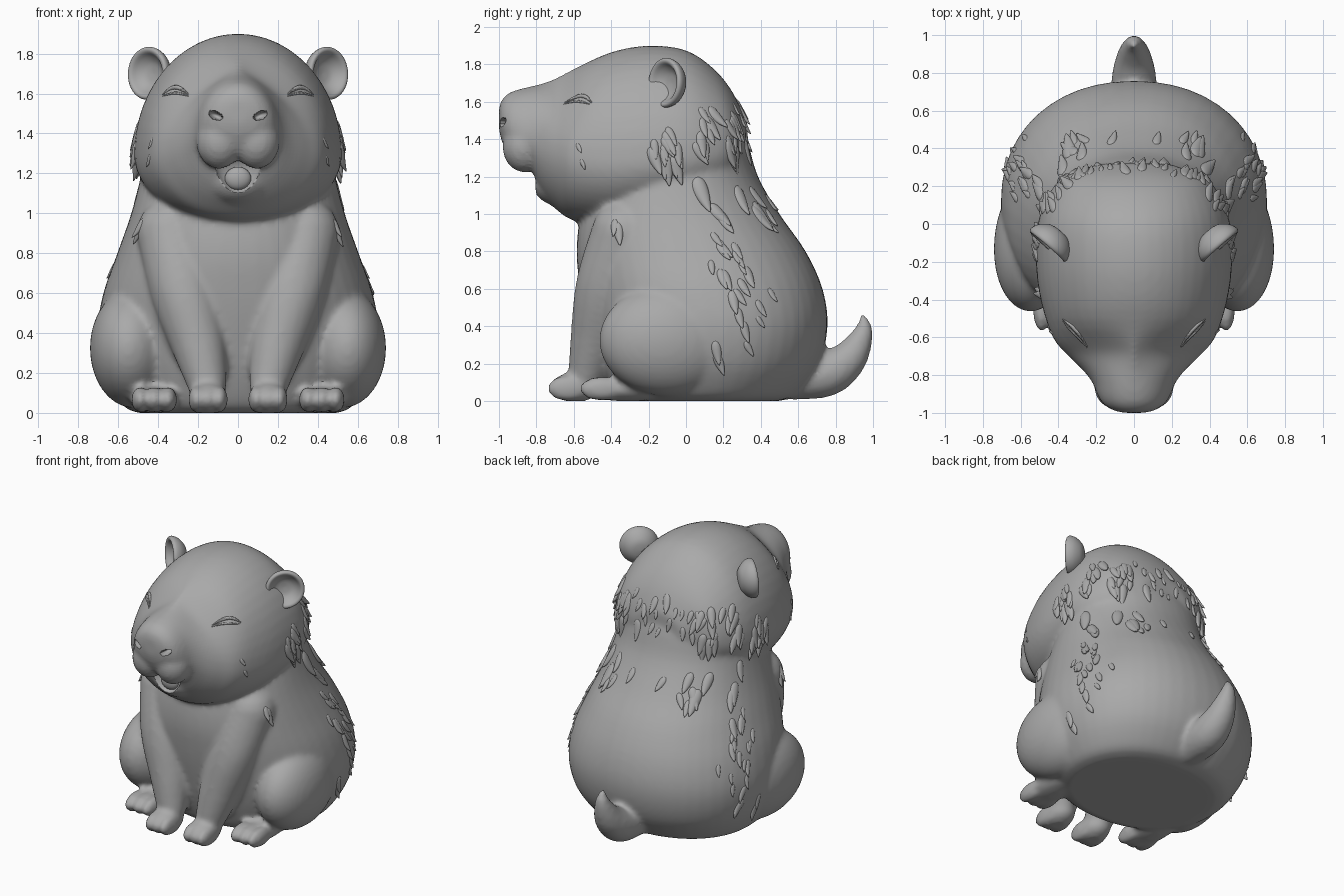
import bpy, bmesh, math, random
from mathutils import Vector, Matrix
from mathutils.bvhtree import BVHTree

if "Cube" in bpy.data.objects:
    bpy.data.objects.remove(bpy.data.objects["Cube"])

random.seed(4)
grey = bpy.data.materials.new("warm_grey")
grey.diffuse_color = (0.4, 0.4, 0.4, 1)
grey.use_nodes = True
grey.node_tree.nodes["Principled BSDF"].inputs["Base Color"].default_value = grey.diffuse_color


def add_object(me, name):
    me.materials.clear()
    me.materials.append(grey)
    ob = bpy.data.objects.new(name, me)
    bpy.context.collection.objects.link(ob)
    return ob


def finish(bm, name):
    me = bpy.data.meshes.new(name)
    bmesh.ops.recalc_face_normals(bm, faces=bm.faces)
    bm.to_mesh(me)
    bm.free()
    return add_object(me, name)


def activate(ob):
    bpy.ops.object.select_all(action='DESELECT')
    ob.select_set(True)
    bpy.context.view_layer.objects.active = ob


def smooth(ob, angle=50):
    activate(ob)
    bpy.ops.object.shade_smooth_by_angle(angle=math.radians(angle))


def spline(keys, n):
    """Catmull-Rom interpolation of equal-length tuples."""
    out = []
    for i in range(len(keys) - 1):
        p = [keys[max(i - 1, 0)], keys[i], keys[i + 1], keys[min(i + 2, len(keys) - 1)]]
        for s in range(n):
            t = s / n
            out.append([0.5 * (2 * b + (c - a) * t + (2 * a - 5 * b + 4 * c - d) * t * t
                               + (3 * b - a - 3 * c + d) * t ** 3) for a, b, c, d in zip(*p)])
    return out + [list(keys[-1])]


def loft(bm, rings):
    vs = [[bm.verts.new(p) for p in r] for r in rings]
    n = len(vs[0])
    for a, b in zip(vs, vs[1:]):
        for i in range(n):
            bm.faces.new((a[i], a[(i + 1) % n], b[(i + 1) % n], b[i]))
    bm.faces.new(vs[0][::-1])
    bm.faces.new(vs[-1])


def ball(bm, c, r, rz=0, seg=24):
    m = Matrix.Translation(c) @ Matrix.Rotation(rz, 4, 'Z') @ Matrix.Diagonal((*r, 1))
    bmesh.ops.create_uvsphere(bm, u_segments=seg, v_segments=seg // 2, radius=1, matrix=m)


def balls(bm, c, r, rz=0, seg=24):
    """Mirrored pair of ellipsoids."""
    for s in (1, -1):
        ball(bm, (s * c[0], c[1], c[2]), r, s * rz, seg)


def chain(bm, keys, n, sides=(1,)):
    """Limb swept by a row of spheres: x, y, z, radius."""
    for x, y, z, r in spline(keys, n):
        for s in sides:
            ball(bm, (s * x, y, z), (r, r, r), seg=20)


def power(v, e):
    return math.copysign(abs(v) ** e, v)


ANG = [2 * math.pi * i / 48 for i in range(48)]
bm = bmesh.new()

# torso: z, front y, back y, half width
torso = [(0, -.33, .5, .5), (.04, -.4, .59, .58), (.2, -.47, .71, .67), (.4, -.525, .757, .705),
         (.6, -.565, .73, .675), (.8, -.585, .64, .605), (1, -.56, .5, .535), (1.2, -.48, .385, .485),
         (1.4, -.38, .325, .46), (1.55, -.25, .25, .38), (1.65, -.1, .12, .2)]
loft(bm, [[(w * power(math.cos(a), .93), (f + b) / 2 + (b - f) / 2 * power(math.sin(a), .93),
            max(z, 0)) for a in ANG] for z, f, b, w in spline(torso, 4)])

# head: y, top z, bottom z, half width, z of widest point
head = [(-1, 1.57, 1.45, .05, 1.51), (-.985, 1.61, 1.39, .115, 1.49), (-.95, 1.645, 1.32, .165, 1.46),
        (-.9, 1.665, 1.28, .195, 1.43), (-.84, 1.68, 1.24, .22, 1.4), (-.78, 1.695, 1.12, .265, 1.36),
        (-.7, 1.725, 1.03, .345, 1.32), (-.6, 1.775, .965, .43, 1.3), (-.4, 1.865, .93, .495, 1.28),
        (-.2, 1.9, .95, .52, 1.29), (0, 1.875, 1, .51, 1.3), (.15, 1.775, 1.05, .455, 1.32),
        (.25, 1.65, 1.12, .37, 1.35), (.32, 1.5, 1.25, .18, 1.38)]


def head_point(y, t, b, w, c, a):
    hollow = .8 * math.exp(-((y + .68) / .1) ** 2) if math.sin(a) > 0 else 0  # beside the bridge
    h = (t - c) if math.sin(a) > 0 else (c - b)
    return (w * power(math.cos(a), 1 + hollow), y, c + h * math.sin(a))


loft(bm, [[head_point(*k, a) for a in ANG] for k in spline(head, 4)])

# lip lobes and lower jaw
balls(bm, (.092, -.865, 1.36), (.118, .117, .138))
ball(bm, (0, -.67, 1.18), (.18, .158, .14))

# thighs, hind feet and toes
balls(bm, (.523, -.09, .325), (.217, .375, .3), rz=.1, seg=40)
balls(bm, (.42, -.31, .064), (.115, .25, .066))
for dx in (-.07, 0, .07):
    balls(bm, (.42 + dx, -.45, .066), (.046, .122, .066), seg=16)

# front legs, paws and toes
chain(bm, [(.335, -.33, .9, .175), (.275, -.42, .62, .17), (.2, -.48, .35, .138),
           (.155, -.53, .15, .1)], 9, (1, -1))
balls(bm, (.15, -.59, .075), (.098, .13, .082))
for dx in (-.058, 0, .058):
    balls(bm, (.15 + dx, -.63, .068), (.042, .115, .07), seg=16)

# upturned tail
chain(bm, [(0, .58, .125, .12), (0, .75, .145, .122), (0, .86, .215, .1), (0, .925, .31, .07),
           (0, .953, .39, .043), (0, .943, .455, .016)], 5)

# fuse everything into one soft skin
body = finish(bm, "body")
activate(body)
mod = body.modifiers.new("fuse", 'REMESH')
mod.mode, mod.voxel_size = 'VOXEL', .017
mod = body.modifiers.new("soften", 'SMOOTH')
mod.factor, mod.iterations = .5, 7
for m in ("fuse", "soften"):
    bpy.ops.object.modifier_apply(modifier=m)

# finer mesh on the muzzle, then press in the open mouth and nostrils
bm = bmesh.new()
bm.from_mesh(body.data)
edges = [e for e in bm.edges if all(v.co.y < -.72 and 1.03 < v.co.z < 1.56 for v in e.verts)]
bmesh.ops.subdivide_edges(bm, edges=edges, cuts=2, use_grid_fill=True)


def press(c, r, tilt=0, vee=0):
    ct, st = math.cos(tilt), math.sin(tilt)
    for v in bm.verts:
        if v.co.y > -.7 or v.co.z < 1:
            continue
        dx, dy, dz = v.co - Vector(c)
        a, b = (dx * ct + dz * st) / r[0], (dz * ct - dx * st) / r[2]
        a *= 1 - vee * b
        if a * a + b * b + (dy / r[1]) ** 2 < 1:
            v.co.y = c[1] + r[1] * math.sqrt(1 - a * a - b * b)


press((0, -.82, 1.2), (.105, .08, .1), vee=.35)
for s in (1, -1):
    press((s * .11, -.965, 1.49), (.038, .05, .019), s * .4)
for v in bm.verts:
    v.co.z = max(v.co.z, 0)
bm.to_mesh(body.data)
bm.free()
body.data.materials.clear()
body.data.materials.append(grey)
smooth(body, 60)

bm = bmesh.new()
ball(bm, (0, -.77, 1.175), (.066, .035, .058))
smooth(finish(bm, "tongue"))

# cupped ears, turned outward
cup = [(.004, -.07), (.065, -.06), (.112, -.02), (.129, .02), (.122, .04), (.104, .038),
       (.082, .012), (.05, -.01), (.004, -.017)]
for s, side in ((1, "left"), (-1, "right")):
    bm = bmesh.new()
    q = Vector((s * .65, -.75, .05)).to_track_quat('Z', 'Y')
    m = Matrix.Translation((s * .433, -.09, 1.7)) @ q.to_matrix().to_4x4()
    loft(bm, [[m @ Vector((r * math.cos(a), 1.03 * r * math.sin(a), h)) for a in ANG]
              for r, h in spline(cup, 3)])
    smooth(finish(bm, side + "_ear"), 70)

tree = BVHTree.FromPolygons([v.co.copy() for v in body.data.vertices],
                            [tuple(p.vertices) for p in body.data.polygons])

# closed smiling eyelids lying on the face
for s, side in ((1, "left"), (-1, "right")):
    bm = bmesh.new()
    for lift, low, rad in ((.034, 1.597, .012), (.014, 1.588, .008)):
        for i in range(33):
            t = i / 32
            hit = tree.ray_cast(Vector((s * (.25 + .125 * t), -3, low + lift * math.sin(math.pi * t))),
                                Vector((0, 1, 0)))[0]
            r = rad * (.35 + .65 * math.sin(math.pi * t))
            if hit:
                ball(bm, hit, (r, r, r), seg=8)
    smooth(finish(bm, side + "_eyelid"))

# fur tufts: pointed flakes rising out of the skin
bm = bmesh.new()
bmesh.ops.create_icosphere(bm, subdivisions=3, radius=1)
bm.verts.index_update()
drop = [v.co.copy() for v in bm.verts]
drop_faces = [[v.index for v in f.verts] for f in bm.faces]
bm.free()
verts, faces = [], []


def tuft(origin, ray, size, flow=(0, .35, -1)):
    p, n, _, _ = tree.ray_cast(Vector(origin), Vector(ray))
    if p is None:
        return
    f = Vector(flow) + Vector([random.uniform(-.3, .3) for _ in range(3)])
    d = ((f - n * f.dot(n)).normalized() + n * .2).normalized()
    side = d.cross(n).normalized()
    up = side.cross(d)
    base = len(verts)
    p = p - n * size * .09
    for x, y, z in drop:
        k = 1 - .35 * (z + 1)
        verts.append(p + side * (x * k * size * .34) + up * (y * k * size * .24 + .06 * size * z * z)
                     + d * (z + .4) * size * .62)
    faces.extend([base + i for i in f] for f in drop_faces)


def patch(y0, y1, z0, z1, count, lo, hi):
    for i in range(count):
        y, z = random.uniform(y0, y1), random.uniform(z0, z1)
        for s in (1, -1):
            tuft((s * 3, y, z), (-s, 0, 0), random.uniform(lo, hi))


patch(-.18, .08, 1.24, 1.5, 13, .08, .14)    # cheeks below the ears
patch(.05, .28, 1.3, 1.58, 16, .08, .14)     # neck sides
patch(.05, .4, .98, 1.15, 7, .12, .18)       # shoulders
patch(.13, .33, .17, .9, 20, .07, .12)       # flanks
patch(.33, .5, .3, .6, 3, .06, .09)          # rump
patch(-.4, -.36, .88, .96, 2, .08, .11)      # upper arms
patch(-.59, -.55, 1.24, 1.42, 2, .045, .06)  # face sides
for z, count in ((1.54, 13), (1.42, 10)):    # nape rows
    for i in range(count):
        x = -.36 + .72 * (i + random.uniform(.2, .8)) / count
        tuft((x, 3, z + random.uniform(-.05, .05) - .25 * x * x), (0, -1, 0),
             random.uniform(.06, .13), (0, 0, -1))
for x, z in ((.26, 1.0), (.32, .96), (.12, 1.08)):  # loose tufts on the back
    for s in (1, -1):
        tuft((s * x, 3, z), (0, -1, 0), .1, (0, 0, -1))
me = bpy.data.meshes.new("fur_tufts")
me.from_pydata(verts, [], faces)
smooth(add_object(me, "fur_tufts"), 60)
